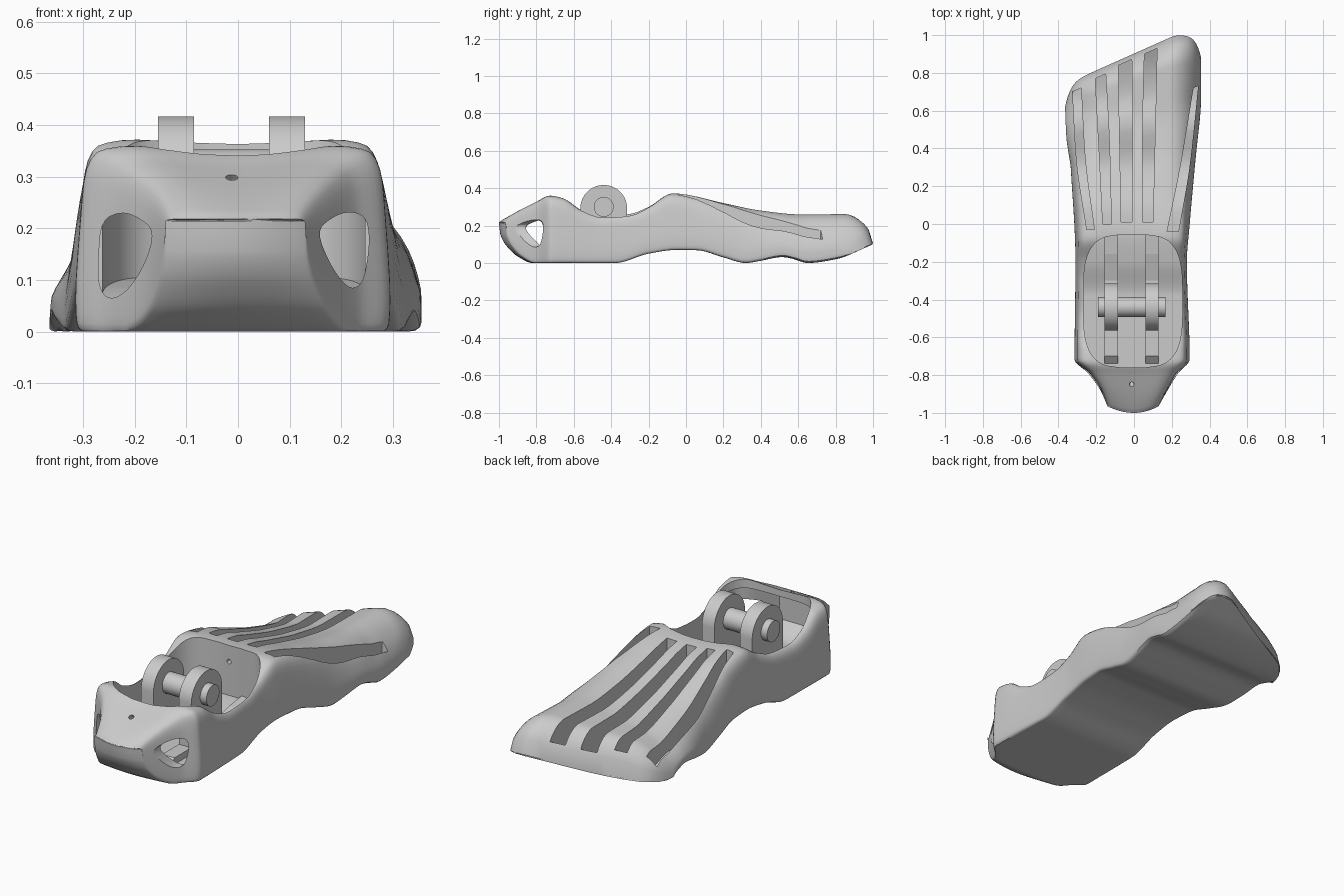
import bpy, bmesh, math
from mathutils import Vector

default_cube = bpy.data.objects.get("Cube")
if default_cube:
    bpy.data.objects.remove(default_cube, do_unlink=True)

# Single matte grey material
grey = bpy.data.materials.new("light grey")
grey.use_nodes = True
grey_colour = (0.6, 0.6, 0.6, 1)
grey.diffuse_color = grey_colour
grey.node_tree.nodes["Principled BSDF"].inputs["Base Color"].default_value = grey_colour


def clamp(value, low=0.0, high=1.0):
    return max(low, min(high, value))


def mix(start, end, factor):
    return start + (end - start) * factor


def curve(points, at):
    """Smooth interpolation through (position, value) points without overshoot."""
    at = clamp(at, points[0][0], points[-1][0])
    steps = [(b[1] - a[1]) / (b[0] - a[0]) for a, b in zip(points, points[1:])]

    def slope(index):
        if index == 0 or index == len(steps):
            return steps[min(index, len(steps) - 1)]
        before, after = steps[index - 1], steps[index]
        return 0 if before * after <= 0 else 2 * before * after / (before + after)

    index = 0
    while index < len(steps) - 1 and at > points[index + 1][0]:
        index += 1
    (start, low), (end, high) = points[index], points[index + 1]
    span = end - start
    f = (at - start) / span
    ease = f * f * (3 - 2 * f)
    return (mix(low, high, ease) + span * f * (1 - f) *
            ((1 - f) * slope(index) - f * slope(index + 1)))


def make_object(name, bm):
    bmesh.ops.recalc_face_normals(bm, faces=bm.faces)
    if bm.calc_volume(signed=True) < 0:
        bmesh.ops.reverse_faces(bm, faces=bm.faces)
    mesh = bpy.data.meshes.new(name)
    bm.to_mesh(mesh)
    bm.free()
    mesh.materials.append(grey)
    obj = bpy.data.objects.new(name, mesh)
    bpy.context.collection.objects.link(obj)
    return obj


def loft(name, rings):
    """Closed solid through a row of equal rings."""
    bm = bmesh.new()
    rows = [[bm.verts.new(point) for point in ring] for ring in rings]
    for first, second in zip(rows, rows[1:]):
        for i in range(len(first)):
            j = (i + 1) % len(first)
            bm.faces.new((first[i], first[j], second[j], second[i]))
    bm.faces.new(rows[0])
    bm.faces.new(rows[-1])
    return make_object(name, bm)


def cylinder(name, centre, axis, radius, length, sides=48):
    bm = bmesh.new()
    bmesh.ops.create_cone(bm, cap_ends=True, segments=sides, radius1=radius,
                          radius2=radius, depth=length)
    obj = make_object(name, bm)
    turn = Vector((0, 0, 1)).rotation_difference(Vector(axis)).to_matrix().to_4x4()
    turn.translation = centre
    obj.data.transform(turn)
    return obj


def cut(target, cutter):
    cutter.hide_render = True
    modifier = target.modifiers.new("cut", 'BOOLEAN')
    modifier.operation = 'DIFFERENCE'
    modifier.solver = 'EXACT'
    modifier.object = cutter
    bpy.context.view_layer.objects.active = target
    bpy.ops.object.modifier_apply(modifier=modifier.name)
    bpy.data.objects.remove(cutter, do_unlink=True)


def finish(obj):
    bpy.ops.object.select_all(action='DESELECT')
    obj.select_set(True)
    bpy.context.view_layer.objects.active = obj
    bpy.ops.object.shade_smooth_by_angle(angle=math.radians(35))


# Foot outline: sole, instep and both sides, along the length
sole = [(-1, .214), (-.992, .15), (-.95, .08), (-.9, .035), (-.82, 0), (-.38, 0), (-.2, .05),
        (-.05, .07), (.06, .068), (.2, .03), (.32, 0), (.4, .012), (.52, .033), (.58, .02),
        (.65, 0), (.8, .02), (1, .1)]
instep = [(-1, .218), (-.98, .235), (-.8, .33), (-.73, .36), (-.66, .35), (-.55, .285),
          (-.45, .258), (-.3, .27), (-.2, .305), (-.07, .372), (.2, .322), (.4, .285),
          (.6, .267), (1, .27)]
right_side = [(-1, .13), (-.9, .18), (-.8, .235), (-.72, .295), (-.2, .28), (0, .295),
              (.4, .33), (.75, .355), (1, .355)]
left_side = [(-1, .14), (-.9, .18), (-.8, .245), (-.72, .315), (-.2, .31), (.3, .335),
             (.65, .358), (1, .365)]
# Half cross-sections: (share of width, share of height)
heel_section = [(0, 0), (.5, 0), (.94, 0), (.99, .04), (1, .2), (.97, .6), (.94, .85),
                (.86, .97), (.65, 1), (.3, .98), (0, .97)]
toe_section = [(0, 0), (.5, 0), (.94, 0), (1, .06), (1, .22), (.96, .45), (.86, .7),
               (.72, .89), (.5, 1), (.25, 1), (0, 1)]
toe_slant = .445


def half_section(forefoot, samples=26):
    result = []
    for k in range(samples + 1):
        at = 10 * k / samples
        values = []
        for axis in range(2):
            heel, toe = ([(i, p[axis]) for i, p in enumerate(section)]
                         for section in (heel_section, toe_section))
            values.append(mix(curve(heel, at), curve(toe, at), forefoot))
        result.append(values)
    return result


def foot_ring(t):
    half = half_section(clamp((t + .1) / .75))
    section = half + [(-u, v) for u, v in reversed(half[1:-1])]
    right, left = curve(right_side, t), curve(left_side, t)
    tip = clamp((t - .85) / .15)
    tip_height = max(.04, math.sqrt(1 - tip * tip))
    ring = []
    for u, v in section:
        x = u * (right if u > 0 else left)
        y = along = t
        if t < 0:
            y += .035 * u * u * clamp((-t - .7) / .3)
        elif t > .3:
            toe_line = 1 - toe_slant * max(0, .22 - x) - .12 * abs(u) ** 13
            y = along = mix(.3, toe_line, (t - .3) / .7)
        bottom = curve(sole, along)
        top = curve(instep, along) - .2 * clamp((y - .1) / .5) * max(0, .22 - x)
        ring.append((x, y, mix(bottom, mix(bottom, top, tip_height), v)))
    return ring


# Solid foot, with closer rings at the heel
ring_count = 120
shell = loft("foot_shell", [foot_ring(mix(-1, 1, (i / ring_count) ** 1.4))
                            for i in range(ring_count + 1)])


def channel(stations, floor_gap, slant=0.0, ceiling_gap=None, count=16):
    """Cutter from (y, left edge, right edge) stations, with its floor parallel to the sole."""
    near_edge = [(y, a) for y, a, b in stations]
    far_edge = [(y, b) for y, a, b in stations]
    rings = []
    for i in range(count + 1):
        y = mix(stations[0][0], stations[-1][0], i / count)
        a, b = curve(near_edge, y), curve(far_edge, y)
        far = y + slant * (b - a) * i / count
        floor = curve(sole, y) + floor_gap
        roof = .6 if ceiling_gap is None else curve(instep, y) - ceiling_gap
        rings.append([(a, y, floor), (b, far, floor), (b, far, roof), (a, y, roof)])
    return loft("channel_cutter", rings)


# Ankle opening with rounded ends, then the hollow under the heel rim
wall = .037
opening = []
for i in range(33):
    s = -math.cos(math.pi * i / 32)
    half_width = max(.06, .262 * (1 - abs(s) ** 3.4) ** (1 / 3.6))
    opening.append((-.408 + .352 * s, -.006 - half_width, -.006 + half_width))
cut(shell, channel(opening, wall, count=64))
hollow = [(-.93, -.125, .12), (-.8, -.2, .19), (-.72, -.262, .245), (-.5, -.265, .25)]
cut(shell, channel(hollow, wall, ceiling_gap=.045, count=24))

# Instep slots: (y, left edge, right edge) at start, middle and end
slots = [
    [(-.03, -.25, -.21), (.35, -.305, -.26), (.7, -.325, -.28)],
    [(0, -.165, -.12), (.4, -.185, -.13), (.77, -.205, -.15)],
    [(.01, -.068, -.01), (.4, -.075, -.008), (.84, -.083, -.012)],
    [(.01, .045, .1), (.4, .045, .11), (.9, .055, .122)],
    [(-.04, .175, .235), (.3, .245, .295), (.72, .315, .34)],
]
for stations in slots:
    cut(shell, channel(stations, .045, toe_slant))


# Heel windows and drilled holes
def round_corners(points):
    rounded = []
    for a, b in zip(points, points[1:] + points[:1]):
        for share in (.25, .75):
            rounded.append((mix(a[0], b[0], share), mix(a[1], b[1], share)))
    return rounded


right_window = [(.152, .195), (.18, .22), (.21, .233), (.245, .226), (.255, .19),
                (.25, .13), (.238, .088), (.212, .083), (.178, .13)]
left_window = [(-.162, .195), (-.19, .22), (-.225, .233), (-.264, .216), (-.27, .15),
               (-.27, .085), (-.248, .06), (-.212, .08), (-.178, .135)]
for window in (right_window, left_window):
    outline = round_corners(round_corners(window))
    cut(shell, loft("window_cutter", [[(x, y, z) for x, z in outline] for y in (-1.1, -.7)]))
cut(shell, cylinder("heel_hole_cutter", (-.012, -.845, .295), (0, -.7, .7), .012, .16, 16))
cut(shell, cylinder("ankle_hole_cutter", (-.012, -.06, .28), (0, 1, 0), .012, .1, 16))
finish(shell)

# Clevis lugs on floor ribs
pivot_y, pivot_z, lug_radius, lug_half = -.44, .292, .125, .035
for name, centre in (("left_lug", .095), ("right_lug", -.12)):
    arc = [(pivot_y + lug_radius * math.cos(math.pi * i / 32),
            pivot_z + lug_radius * math.sin(math.pi * i / 32)) for i in range(33)]
    outline = arc + [(pivot_y - lug_radius, .03), (pivot_y + lug_radius, .03)]
    lug = loft(name, [[(centre + side, y, z) for y, z in outline]
                      for side in (-lug_half, lug_half)])
    finish(lug)
    rib = [(-.76, .02), (-.7, .07), (-.3, .07), (-.16, .11), (-.05, .125), (-.05, .09),
           (-.2, .06), (-.36, .02)]
    loft(name.replace("lug", "floor_rib"),
         [[(centre + side, y, z) for y, z in rib] for side in (-lug_half, lug_half)])

# Cross pin through the lugs
finish(cylinder("cross_pin", (-.012, pivot_y, .3), (1, 0, 0), .053, .355))
